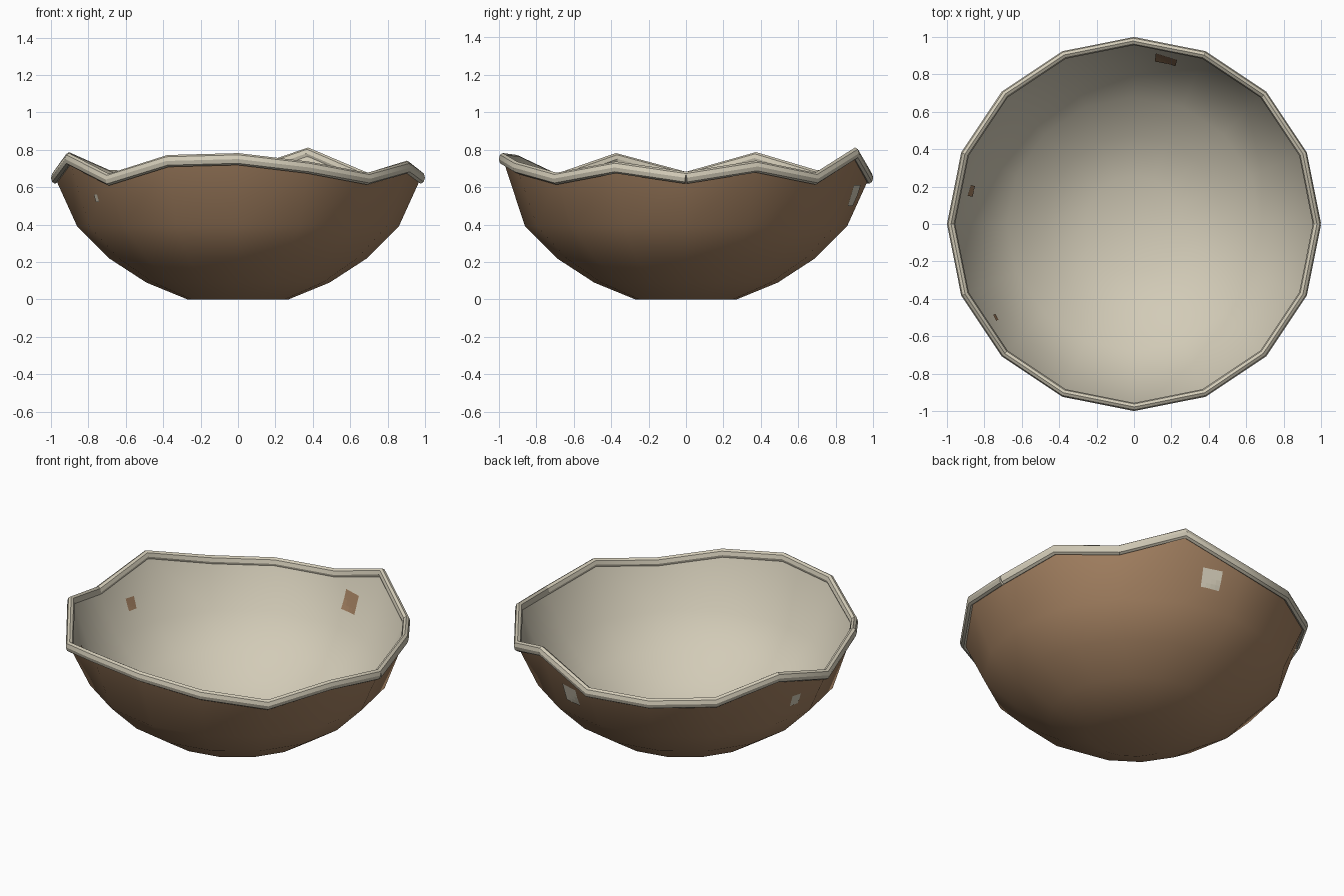
import bpy, bmesh, math
from mathutils import Vector
from mathutils.bvhtree import BVHTree

if "Cube" in bpy.data.objects:
    bpy.data.objects.remove(bpy.data.objects["Cube"])

SIDES = 16
# rim height at each of the 16 corners, starting at +x, counter-clockwise
RIM = [.65, .71, .645, .78, .65, .65, .66, .755, .65, .75, .64, .74, .75, .705, .645, .705]
RIM_R = 0.978
PROFILE = [(.27, 0), (.49, .09), (.69, .22), (.86, .39)]


def material(name, color):
    m = bpy.data.materials.new(name)
    m.diffuse_color = (*color, 1)
    m.use_nodes = True
    m.node_tree.nodes["Principled BSDF"].inputs["Base Color"].default_value = m.diffuse_color
    return m


brown = material("shell_brown", (.376, .223, .122))
cream = material("lining_cream", (.645, .597, .474))


def polar(r, a, z):
    return Vector((r * math.cos(a), r * math.sin(a), z))


def finish(bm, name, mat, angle=None):
    me = bpy.data.meshes.new(name)
    bm.to_mesh(me)
    me.materials.append(mat)
    ob = bpy.data.objects.new(name, me)
    bpy.context.collection.objects.link(ob)
    if angle:
        bpy.ops.object.select_all(action='DESELECT')
        ob.select_set(True)
        bpy.context.view_layer.objects.active = ob
        bpy.ops.object.shade_smooth_by_angle(angle=math.radians(angle))
    return ob


def bowl(name, mat, inset, lift, inward):
    """Lathed bowl layer with an uneven top edge; returns a tree for ray casts."""
    bm = bmesh.new()
    step = math.tau / SIDES
    rings = [[bm.verts.new(polar(r - inset, i * step, z + lift)) for i in range(SIDES)]
             for r, z in PROFILE]
    rings.append([bm.verts.new(polar(RIM_R - inset, i * step, RIM[i])) for i in range(SIDES)])
    bm.faces.new(rings[0][::-1])
    for lo, hi in zip(rings, rings[1:]):
        for i in range(SIDES):
            j = (i + 1) % SIDES
            bm.faces.new((lo[i], lo[j], hi[j], hi[i]))
    if inward:
        bmesh.ops.reverse_faces(bm, faces=bm.faces[:])
    bm.normal_update()
    tree = BVHTree.FromBMesh(bm)
    finish(bm, name, mat, 60)
    bm.free()
    return tree


outer = bowl("outer_shell", brown, 0, 0, False)
inner = bowl("inner_lining", cream, .012, .01, True)

# rolled rim: an open oval tube whose two ends meet at +x
bm = bmesh.new()
path = [polar(RIM_R, math.tau * i / SIDES, RIM[i % SIDES]) for i in range(SIDES + 1)]
rings = []
for i, p in enumerate(path):
    t = (path[min(i + 1, SIDES)] - path[max(i - 1, 0)]).normalized()
    side = t.cross(Vector((0, 0, 1))).normalized()
    up = side.cross(t)
    rings.append([bm.verts.new(p + side * .022 * math.cos(k * math.tau / 8)
                               + up * .032 * math.sin(k * math.tau / 8)) for k in range(8)])
for a, b in zip(rings, rings[1:]):
    for k in range(8):
        m = (k + 1) % 8
        bm.faces.new((a[k], b[k], b[m], a[m]))
bm.faces.new(rings[0])
bm.faces.new(rings[-1][::-1])
bmesh.ops.recalc_face_normals(bm, faces=bm.faces[:])
finish(bm, "rolled_rim", cream, 30)
bm.free()


def patch(name, tree, mat, offset, centre, half, z0, z1):
    """Thin chip laid on the bowl wall."""
    n = 4
    bm = bmesh.new()
    grid = []
    for j in range(n + 1):
        row = []
        for i in range(n + 1):
            a = math.radians(centre - half + 2 * half * i / n)
            z = z0 + (z1 - z0) * j / n
            hit = tree.ray_cast(Vector((0, 0, z)), polar(1, a, 0))[0]
            row.append(bm.verts.new(hit + polar(offset, a, 0)))
        grid.append(row)
    for j in range(n):
        for i in range(n):
            f = (grid[j][i], grid[j][i + 1], grid[j + 1][i + 1], grid[j + 1][i])
            bm.faces.new(f if offset > 0 else f[::-1])
    finish(bm, name, mat)
    bm.free()


# worn chips: cream outside, brown inside
for n, spec in enumerate([(79, 3.7, .50, .61), (168.5, 1.9, .50, .57), (214, 1.1, .52, .56)]):
    patch(f"outer_chip_{n + 1}", outer, cream, .004, *spec)
    patch(f"inner_chip_{n + 1}", inner, brown, -.004, *spec)
